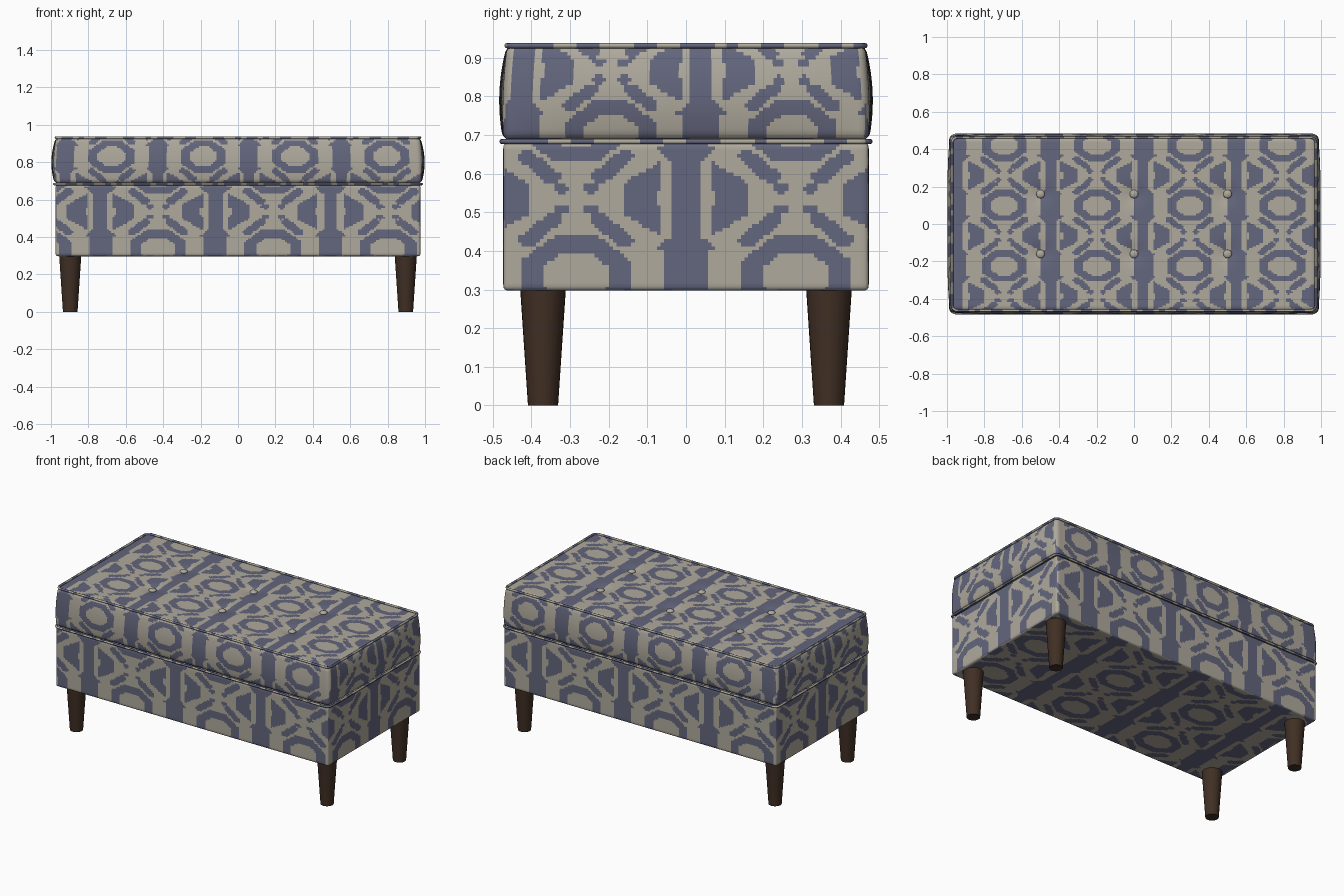
import bpy, bmesh, math
from mathutils import Vector

if "Cube" in bpy.data.objects:
    bpy.data.objects.remove(bpy.data.objects["Cube"])


def material(name, rgb):
    m = bpy.data.materials.new(name)
    m.diffuse_color = (*rgb, 1)
    m.use_nodes = True
    m.node_tree.nodes["Principled BSDF"].inputs["Base Color"].default_value = m.diffuse_color
    return m


BEIGE = material("beige fabric", (0.43, 0.40, 0.335))
BLUE = material("slate blue fabric", (0.125, 0.132, 0.205))
WOOD = material("dark brown wood", (0.052, 0.029, 0.018))


# Woven motif: 1 for blue. u runs across the stripes, v along them, period 1
def motif(u, v):
    a = abs(u - round(u))              # distance from stripe
    w = abs(v - round(v))              # distance from ring centre
    b, t = 0.5 - a, 0.5 - w
    half = 0.10 if w < 0.17 else 0.14 - (w - 0.17) * 0.8 if w < 0.27 else 0.06
    if a < half:
        return 1
    p, q = b / 0.245, w / 0.26         # hollow octagon between stripes
    if 0.6 < max(p, q, (p + q) / 1.4) < 1:
        return 1
    p, q = a / 0.29, t / 0.24          # split ring hugging the stripe
    if a > 0.11 and max(p, q, (p + q) / 1.4) < 1 and max(p, q * 1.1, (p + q) / 1.4) > 0.46:
        return 1
    k = max(0, min(1, ((b - 0.11) * 0.11 + (t - 0.14) * 0.13) / 0.029))
    if math.hypot(b - 0.11 - 0.11 * k, t - 0.14 - 0.13 * k) < 0.042:
        return 1                       # diagonal bars
    return 1 if math.hypot(b - 0.07, t - 0.07) < 0.035 else 0


def base_pattern(p, axis, s):
    if axis == 0:
        return motif(s * p.y / 0.57, (p.z - 0.335) / 0.4)
    if axis == 1:
        return motif((-s * p.x + 0.12) / 0.615, (p.z - 0.335) / 0.4)
    return motif((p.x + 0.12) / 0.615, (p.y - 0.1) / 0.4)


def cushion_pattern(p, axis, s):
    if axis == 0:
        return motif((s * p.y - 0.04) / 0.47, (p.z - 0.70) / 0.33)
    if axis == 1:
        return motif((p.x + 0.43) / 0.49, (p.z - 0.83) / 0.33)
    return motif((p.x + 0.45) / 0.5, (p.y - 0.1) / 0.33)


# Box of small cells with rounded edges, coloured per cell by the pattern
def fabric_box(name, lo, hi, r, pattern, deform, step=0.0095):
    lo, hi = Vector(lo), Vector(hi)
    n = [round((hi[i] - lo[i]) / step) for i in range(3)]
    verts, index, faces, mats = [], {}, [], []

    def pos(g):
        return Vector([lo[i] + (hi[i] - lo[i]) * g[i] / n[i] for i in range(3)])

    def vert(g):
        if g not in index:
            p = pos(g)
            core = Vector([max(lo[i] + r, min(hi[i] - r, p[i])) for i in range(3)])
            d = p - core
            index[g] = len(verts)
            verts.append(deform(core + d.normalized() * r))
        return index[g]

    for axis in range(3):
        i1, i2 = (axis + 1) % 3, (axis + 2) % 3
        for s in (-1, 1):
            for i in range(n[i1]):
                for j in range(n[i2]):
                    corners = []
                    for di, dj in ((0, 0), (1, 0), (1, 1), (0, 1)):
                        g = [0, 0, 0]
                        g[axis] = n[axis] if s > 0 else 0
                        g[i1], g[i2] = i + di, j + dj
                        corners.append(tuple(g))
                    mid = (pos(corners[0]) + pos(corners[2])) / 2
                    mats.append(pattern(mid, axis, s))
                    faces.append([vert(g) for g in corners[::s]])
    return add_mesh(name, verts, faces, mats)


def add_mesh(name, verts, faces, mats):
    me = bpy.data.meshes.new(name)
    me.from_pydata(verts, [], faces)
    me.materials.append(BEIGE)
    me.materials.append(BLUE)
    me.polygons.foreach_set("material_index", mats)
    me.shade_smooth()
    ob = bpy.data.objects.new(name, me)
    bpy.context.collection.objects.link(ob)
    return ob


BUTTONS = [(x, y) for x in (-0.5, 0, 0.5) for y in (-0.16, 0.16)]


# Pillow-like sides and dimples under the buttons
def puff(p):
    t = (p.z - 0.685) / 0.25
    k = 4 * t * (1 - t)
    x = p.x * (1 + 0.022 * k * (1 - 0.7 * (p.y / 0.475) ** 4) - 0.008 * t)
    y = p.y * (1 + 0.032 * k * (1 - 0.7 * (p.x / 0.98) ** 4) - 0.022 * t)
    z = p.z
    if t > 0.9:
        z -= sum(0.012 * math.exp(-((p.x - bx) ** 2 + (p.y - by) ** 2) / 0.003)
                 for bx, by in BUTTONS)
    return Vector((x, y, z))


fabric_box("base", (-0.975, -0.473, 0.297), (0.975, 0.473, 0.68), 0.012,
           base_pattern, lambda p: p)
fabric_box("cushion", (-0.98, -0.473, 0.685), (0.98, 0.473, 0.934), 0.022,
           cushion_pattern, puff)


# Piping: a tube following a rounded rectangle
def piping(name, hx, hy, z, r=0.007, cr=0.03, sides=8):
    path = []
    for c, (sx, sy) in enumerate(((1, 1), (-1, 1), (-1, -1), (1, -1))):
        for k in range(7):
            ang = math.pi / 2 * (c + k / 6)
            path.append(Vector((sx * (hx - cr) + cr * math.cos(ang),
                                sy * (hy - cr) + cr * math.sin(ang), z)))
        nx, ny = ((-1, 1), (-1, -1), (1, -1), (1, 1))[c]
        end, a2 = path[-1], math.pi / 2 * (c + 1)
        nxt = Vector((nx * (hx - cr) + cr * math.cos(a2),
                      ny * (hy - cr) + cr * math.sin(a2), z))
        m = round((nxt - end).length / 0.03)
        path += [end.lerp(nxt, k / m) for k in range(1, m)]
    n, verts, faces, mats = len(path), [], [], []
    for i, p in enumerate(path):
        tan = (path[(i + 1) % n] - path[i - 1]).normalized()
        out = Vector((tan.y, -tan.x, 0))
        for j in range(sides):
            a = 2 * math.pi * j / sides
            verts.append(p + out * r * math.cos(a) + Vector((0, 0, r * math.sin(a))))
        for j in range(sides):
            i2, j2 = (i + 1) % n, (j + 1) % sides
            faces.append([i * sides + j, i * sides + j2, i2 * sides + j2, i2 * sides + j])
            mats.append(cushion_pattern(p, 1 if abs(p.y) > hy - 0.02 else 0, 1))
    add_mesh(name, verts, faces, mats)


piping("top_piping", 0.973, 0.463, 0.931)
piping("lower_piping", 0.982, 0.476, 0.683)


def finish(bm, name, mat):
    me = bpy.data.meshes.new(name)
    bm.to_mesh(me)
    bm.free()
    me.materials.append(mat)
    ob = bpy.data.objects.new(name, me)
    bpy.context.collection.objects.link(ob)
    bpy.ops.object.select_all(action='DESELECT')
    ob.select_set(True)
    bpy.context.view_layer.objects.active = ob
    bpy.ops.object.shade_smooth_by_angle(angle=math.radians(40))
    return ob


# Tufting buttons
for i, (x, y) in enumerate(BUTTONS):
    bm = bmesh.new()
    bmesh.ops.create_uvsphere(bm, u_segments=16, v_segments=8, radius=0.023)
    ob = finish(bm, f"button_{i + 1}", BEIGE)
    ob.scale.z = 0.5
    ob.location = (x, y, 0.926)

# Tapered legs
for fy, sy in (("front", -1), ("back", 1)):
    for fx, sx in (("left", -1), ("right", 1)):
        bm = bmesh.new()
        bmesh.ops.create_cone(bm, cap_ends=True, segments=28, radius1=0.039,
                              radius2=0.059, depth=0.3)
        ob = finish(bm, f"{fy}_{fx}_leg", WOOD)
        ob.location = (sx * 0.897, sy * 0.37, 0.15)
